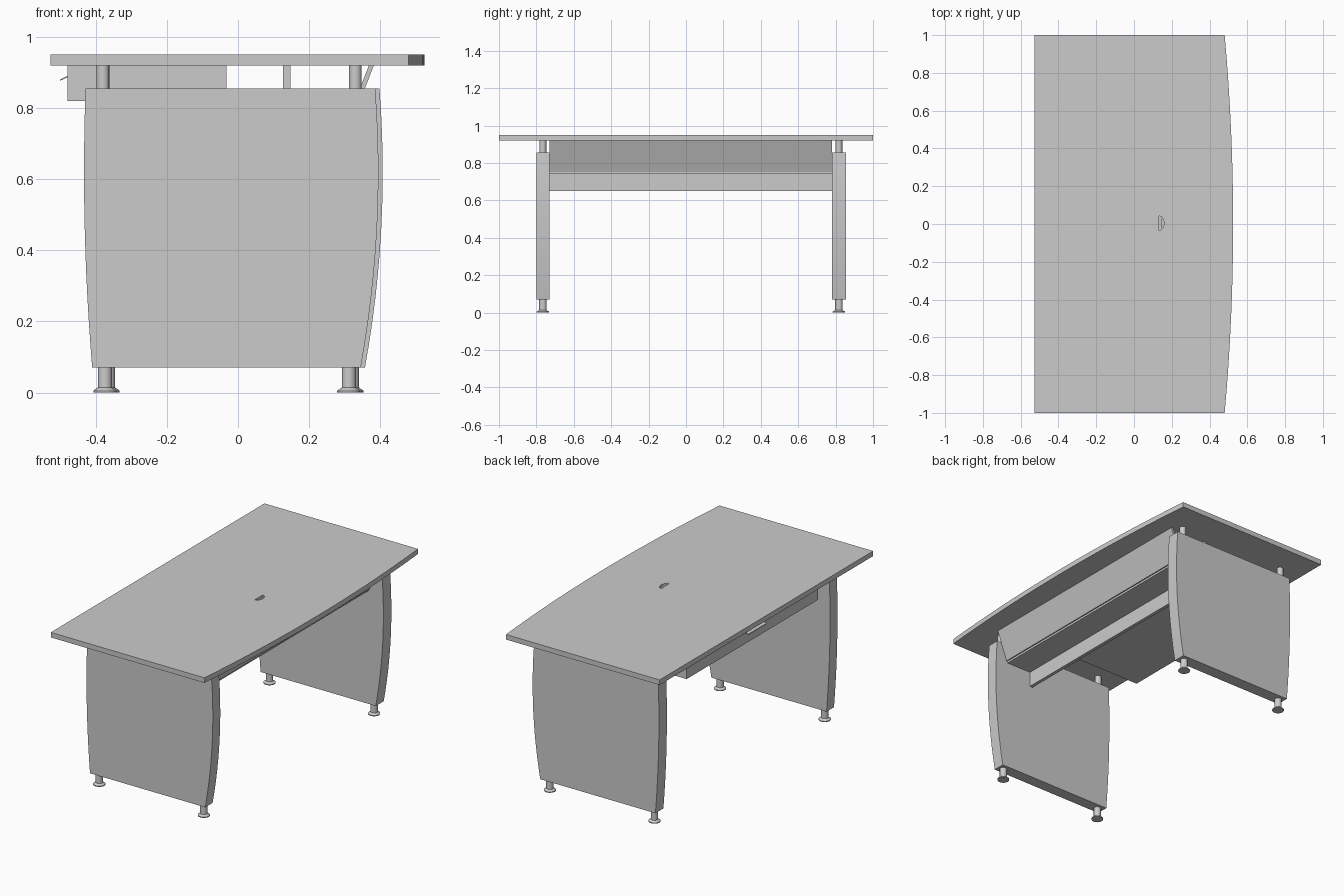
import bpy, bmesh, math
from mathutils import Vector

cube = bpy.data.objects.get("Cube")
if cube:
    bpy.data.objects.remove(cube)

grey = bpy.data.materials.new("plain_grey")
grey.use_nodes = True
grey.diffuse_color = (0.6, 0.6, 0.6, 1)
grey.node_tree.nodes["Principled BSDF"].inputs["Base Color"].default_value = (0.6, 0.6, 0.6, 1)


def prism(name, outline, offset):
    """Extrude a closed outline of 3D points along an offset."""
    bm = bmesh.new()
    face = bm.faces.new([bm.verts.new(p) for p in outline])
    moved = bmesh.ops.extrude_face_region(bm, geom=[face])["geom"]
    bmesh.ops.translate(bm, vec=Vector(offset),
                        verts=[g for g in moved if isinstance(g, bmesh.types.BMVert)])
    bmesh.ops.recalc_face_normals(bm, faces=bm.faces)
    return finish(name, bm)


def finish(name, bm):
    mesh = bpy.data.meshes.new(name)
    bm.to_mesh(mesh)
    bm.free()
    mesh.materials.append(grey)
    obj = bpy.data.objects.new(name, mesh)
    bpy.context.collection.objects.link(obj)
    return obj


def activate(obj):
    bpy.ops.object.select_all(action='DESELECT')
    obj.select_set(True)
    bpy.context.view_layer.objects.active = obj


def smooth(obj):
    activate(obj)
    bpy.ops.object.shade_smooth_by_angle(angle=math.radians(35))


def bar(name, section, y0, y1):
    """Extrude an x-z section between two y positions."""
    return prism(name, [(x, y0, z) for x, z in section], (0, y1 - y0, 0))


def box(name, x0, x1, y0, y1, z0, z1):
    return bar(name, [(x0, z0), (x1, z0), (x1, z1), (x0, z1)], y0, y1)


def lathe(name, x, y, profile, sides=16):
    """Stack rings of (radius, height) into a closed turned part."""
    bm = bmesh.new()
    rings = [[bm.verts.new((x + r * math.cos(a), y + r * math.sin(a), z))
              for a in (2 * math.pi * i / sides for i in range(sides))]
             for r, z in profile]
    for low, high in zip(rings, rings[1:]):
        for i in range(sides):
            j = (i + 1) % sides
            bm.faces.new((low[i], low[j], high[j], high[i]))
    bm.faces.new(rings[0][::-1])
    bm.faces.new(rings[-1])
    smooth(finish(name, bm))


# Table top with one bowed long edge
bow = [(0.525 - 0.045 * y * y, y, 0.92) for y in (i / 8 for i in range(-8, 9))]
top = prism("table_top", bow + [(-0.527, 1, 0.92), (-0.527, -1, 0.92)], (0, 0, 0.03))

# Half-round cable hole through the top
arc = [(0.133 + 0.026 * math.sin(a), 0.004 + 0.038 * math.cos(a), 0.9)
       for a in (math.pi * i / 10 for i in range(11))]
cutter = prism("cable_hole_cutter", arc, (0, 0, 0.1))
cut = top.modifiers.new("cable_hole", 'BOOLEAN')
cut.object = cutter
cut.operation = 'DIFFERENCE'
cut.solver = 'EXACT'
activate(top)
bpy.ops.object.modifier_apply(modifier=cut.name)
bpy.data.objects.remove(cutter)
smooth(top)

# Leg panels with bowed sides, feet and top posts
heights = [0.07 + 0.785 * i / 12 for i in range(13)]
for end, y0, y1, shift in (("front", -0.8, -0.73, 0), ("rear", 0.78, 0.855, 0.012)):
    swell = [(z, ((z - 0.62) / 0.55) ** 2) for z in heights]
    right = [(0.395 - 0.05 * s + shift, z) for z, s in swell]
    left = [(-0.433 + 0.023 * s + shift, z) for z, s in swell]
    smooth(bar(end + "_leg_panel", right + left[::-1], y0, y1))
    mid = (y0 + y1) / 2
    for side, foot_x, post_x in (("left", 0.312, 0.33), ("right", -0.374, -0.38)):
        lathe(f"{end}_{side}_foot", foot_x + shift * 0.7, mid,
              [(0.033, 0), (0.033, 0.005), (0.02, 0.014), (0.02, 0.07)])
        lathe(f"{end}_{side}_post", post_x, mid, [(0.018, 0.855), (0.018, 0.92)])

# Modesty panel, cable tray and slanted cover between the legs
box("modesty_panel", 0.127, 0.147, -0.73, 0.78, 0.65, 0.92)
box("cable_tray", 0.147, 0.31, -0.73, 0.78, 0.74, 0.752)
bar("slanted_cover", [(0.317, 0.752), (0.382, 0.92), (0.368, 0.92), (0.303, 0.752)], -0.73, 0.78)

# Drawer with its tilted pull
box("drawer", -0.48, -0.033, -0.55, 0.68, 0.82, 0.92)
bar("drawer_pull", [(-0.48, 0.886), (-0.48, 0.89), (-0.5, 0.881), (-0.5, 0.877)], -0.04, 0.13)
